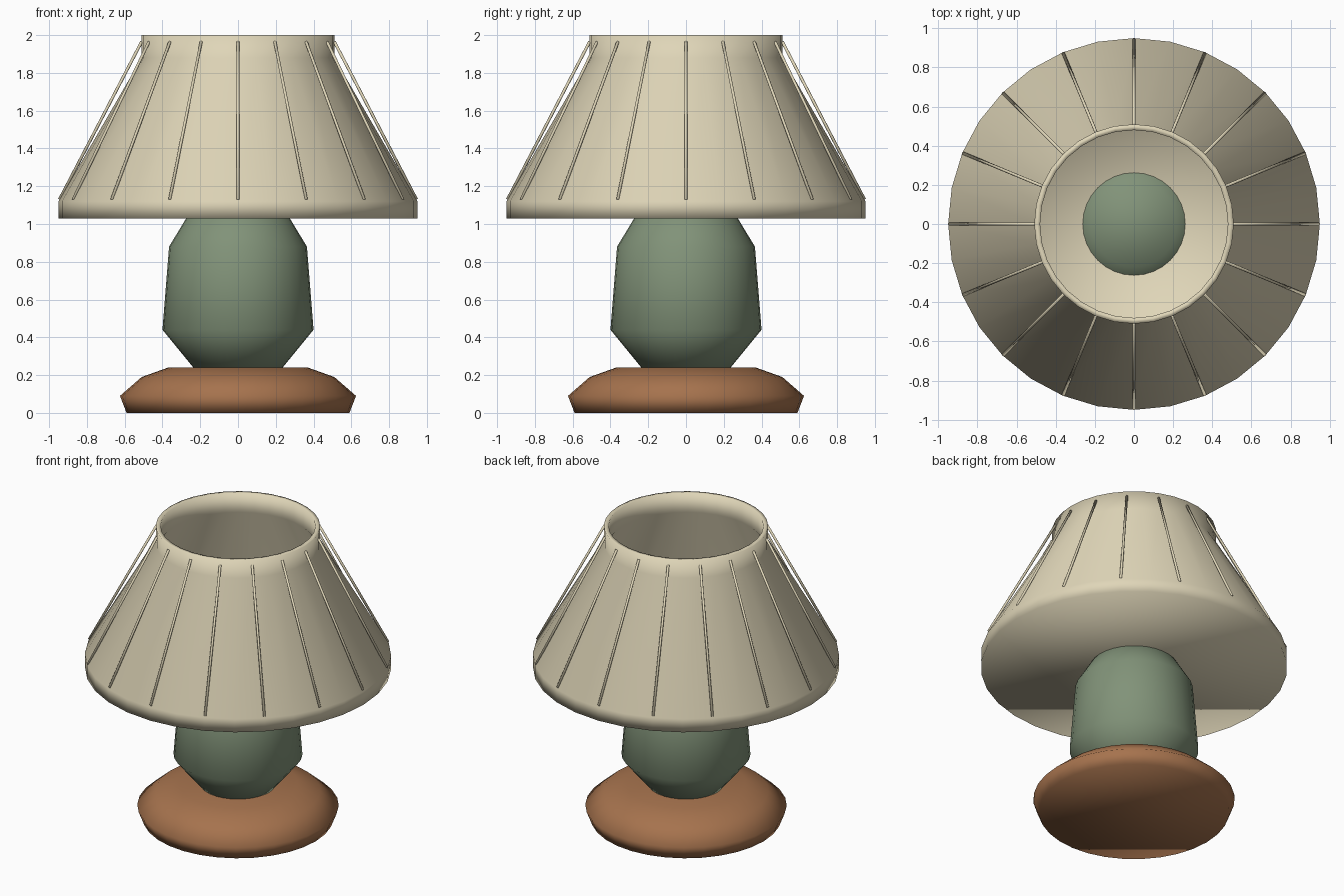
import bpy, bmesh, math
from mathutils import Vector

if "Cube" in bpy.data.objects:
    bpy.data.objects.remove(bpy.data.objects["Cube"])


def material(name, rgb):
    m = bpy.data.materials.new(name)
    m.diffuse_color = (*rgb, 1)
    m.use_nodes = True
    m.node_tree.nodes["Principled BSDF"].inputs["Base Color"].default_value = m.diffuse_color
    return m


def add_object(name, bm, mat):
    bmesh.ops.recalc_face_normals(bm, faces=bm.faces)
    mesh = bpy.data.meshes.new(name)
    bm.to_mesh(mesh)
    bm.free()
    mesh.materials.append(mat)
    for p in mesh.polygons:
        p.use_smooth = True
    ob = bpy.data.objects.new(name, mesh)
    bpy.context.collection.objects.link(ob)
    return ob


def lathe(name, profile, mat, sides=32):
    """Revolve (radius, z) points around z and cap both ends."""
    bm = bmesh.new()
    rings = []
    for r, z in profile:
        rings.append([bm.verts.new((r * math.cos(a), r * math.sin(a), z))
                      for a in (2 * math.pi * i / sides for i in range(sides))])
    for lo, hi in zip(rings, rings[1:]):
        for i in range(sides):
            j = (i + 1) % sides
            bm.faces.new((lo[i], lo[j], hi[j], hi[i]))
    bm.faces.new(rings[0])
    bm.faces.new(rings[-1])
    return add_object(name, bm, mat)


wood = material("brown_wood", (0.38, 0.17, 0.075))
glaze = material("green_glaze", (0.22, 0.29, 0.19))
cloth = material("cream_cloth", (0.74, 0.67, 0.48))

# Foot and vase-shaped body
lathe("base", [(0.59, 0), (0.625, 0.09), (0.51, 0.19), (0.37, 0.24)], wood)
lathe("body", [(0.22, 0.22), (0.40, 0.44), (0.365, 0.88), (0.22, 1.12)], glaze)

# Shade: outer wall, rim, inner wall and floor
lathe("shade", [(0.95, 1.03), (0.95, 1.12), (0.51, 1.88), (0.51, 2.0),
                (0.48, 2.0), (0.48, 1.87), (0.92, 1.11), (0.92, 1.05)], cloth)

# Sixteen thin ribs from the lower band up to the rim
bm = bmesh.new()
for i in range(16):
    a = 2 * math.pi * i / 16
    low = Vector((0.945 * math.cos(a), 0.945 * math.sin(a), 1.13))
    high = Vector((0.51 * math.cos(a), 0.51 * math.sin(a), 1.965))
    d = high - low
    geo = bmesh.ops.create_cone(bm, cap_ends=True, segments=8, radius1=0.008,
                                radius2=0.008, depth=d.length)
    rot = d.to_track_quat('Z', 'Y').to_matrix().to_4x4()
    rot.translation = (low + high) / 2
    bmesh.ops.transform(bm, matrix=rot, verts=geo["verts"])
add_object("shade_ribs", bm, cloth)
